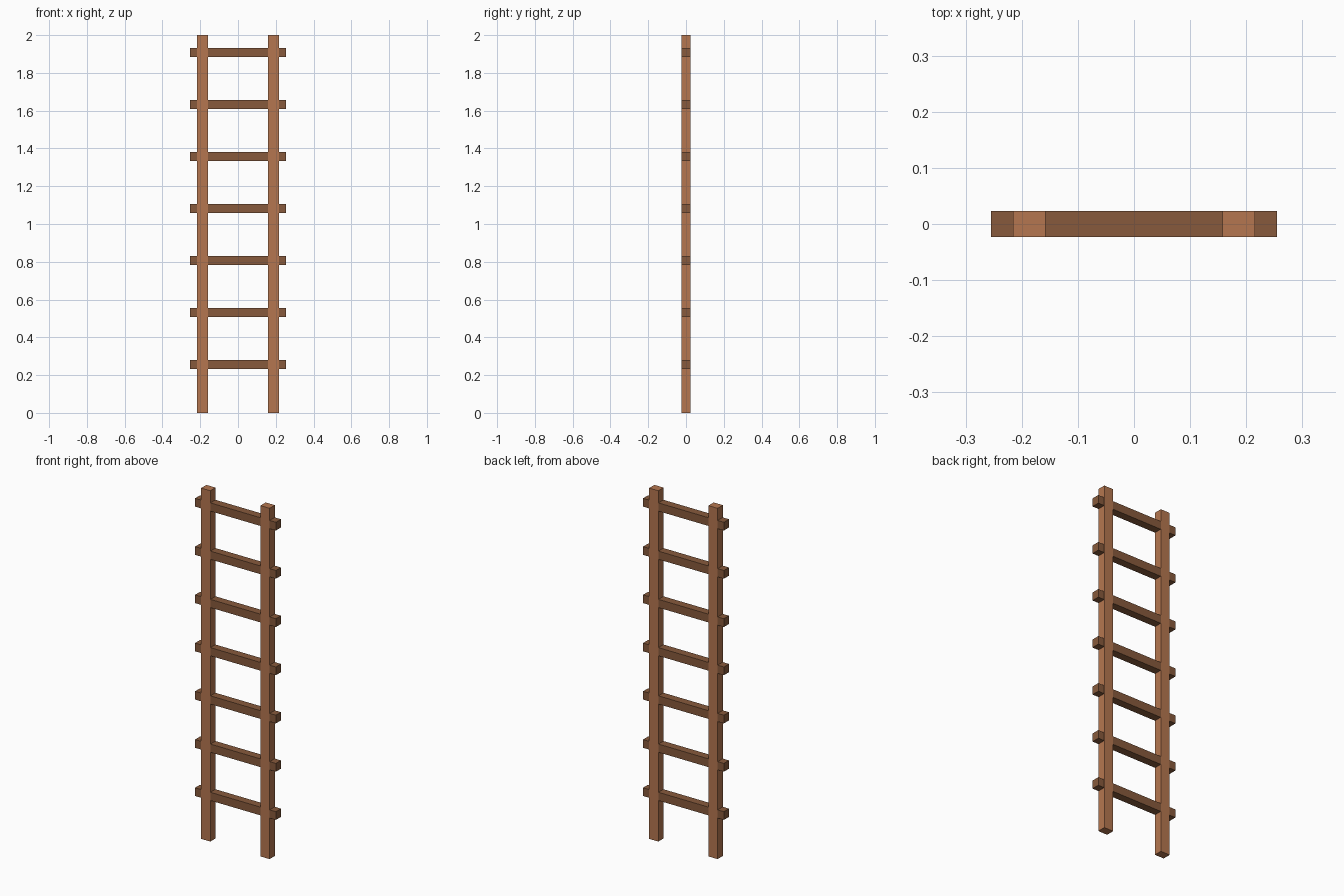
import bpy

cube = bpy.data.objects.get("Cube")
if cube:
    bpy.data.objects.remove(cube, do_unlink=True)


def material(name, color):
    mat = bpy.data.materials.new(name)
    mat.use_nodes = True
    mat.diffuse_color = color
    mat.node_tree.nodes["Principled BSDF"].inputs["Base Color"].default_value = color
    return mat


def box(name, size, location, mat):
    bpy.ops.mesh.primitive_cube_add(size=1, location=location)
    obj = bpy.context.object
    obj.name = name
    obj.scale = size
    bpy.ops.object.transform_apply(location=False, rotation=False, scale=True)
    obj.data.materials.append(mat)
    return obj


light_wood = material("light wood", (0.46, 0.183, 0.08, 1))
dark_wood = material("dark wood", (0.242, 0.102, 0.045, 1))

# Two upright rails
for side, x in (("left", 0.187), ("right", -0.187)):
    box(f"{side}_rail", (0.058, 0.047, 2), (x, 0, 1), light_wood)

# Evenly spaced rungs that pass through the rails
RUNGS = 7
for i in range(RUNGS):
    z = 0.257 + 0.275 * i
    box(f"rung_{i + 1}", (0.51, 0.0455, 0.047), (0, 0, z), dark_wood)
